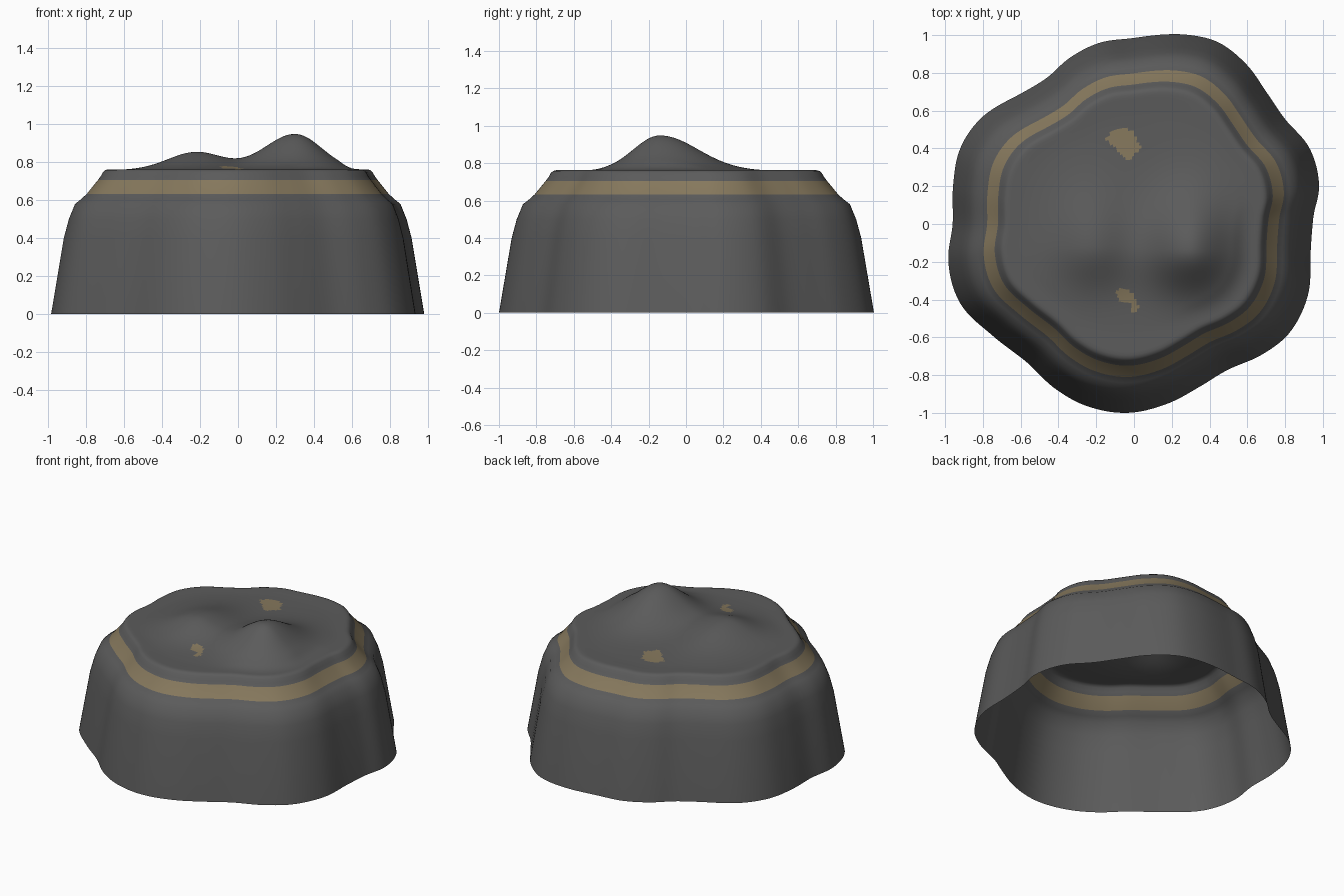
import bpy, bmesh, math
from mathutils import Vector

if "Cube" in bpy.data.objects:
    bpy.data.objects.remove(bpy.data.objects["Cube"])

SEGS = 192
TOP_RINGS = 40

# Lobed ground outline, counter-clockwise
OUTLINE = [(.95, .04), (.98, .2), (.93, .4), (.8, .555), (.7, .7), (.6, .84), (.45, .96), (.3, 1),
           (0, .985), (-.18, .96), (-.34, .88), (-.46, .775), (-.6, .69), (-.81, .56), (-.92, .4),
           (-.958, .2), (-.96, 0), (-.983, -.2), (-.92, -.42), (-.75, -.59), (-.57, -.73),
           (-.42, -.87), (-.26, -.96), (-.04, -1), (.18, -.95), (.35, -.86), (.5, -.77),
           (.68, -.69), (.82, -.58), (.92, -.38), (.935, -.15)]
# (scale of outline, height) up the wall
WALL = [(1, 0), (.932, .4), (.905, .5), (.872, .58), (.84, .605), (.81, .632), (.75, .705),
        (.735, .725), (.722, .748), (.71, .758), (.695, .762)]
# Tan patches on the top
PATCHES = [
    [(-.07, .51), (-.005, .49), (.037, .41), (-.026, .33), (-.1, .4), (-.148, .45), (-.127, .49)],
    [(-.07, -.33), (-.01, -.36), (.005, -.4), (.03, -.44), (-.005, -.49), (-.02, -.42),
     (-.08, -.41), (-.095, -.365)]]

POLAR = sorted((math.atan2(y, x) % math.tau, math.hypot(x, y)) for x, y in OUTLINE)


def radius(a):
    """Smooth periodic interpolation of the outline radius."""
    n = len(POLAR)

    def p(k):
        return POLAR[k % n][0] + math.tau * (k // n), POLAR[k % n][1]
    if a < POLAR[0][0]:
        a += math.tau
    i = max(k for k in range(n) if POLAR[k][0] <= a)
    (a0, r0), (a1, r1), (a2, r2), (a3, r3) = (p(i + k) for k in (-1, 0, 1, 2))
    h = a2 - a1
    t = (a - a1) / h
    m1, m2 = (r2 - r0) / (a2 - a0) * h, (r3 - r1) / (a3 - a1) * h
    return ((2*t**3 - 3*t*t + 1) * r1 + (t**3 - 2*t*t + t) * m1
            + (3*t*t - 2*t**3) * r2 + (t**3 - t*t) * m2)


def bump(x, y, cx, cy, left, right, front, back):
    sx = left if x < cx else right
    sy = front if y < cy else back
    return math.exp(-((x - cx) / sx) ** 2 - ((y - cy) / sy) ** 2)


def top_height(x, y, s):
    """Two-peaked ridge that fades to the flat rim."""
    fade = min(1, (1 - s) / .2)
    fade = fade * fade * (3 - 2 * fade)
    h = .19 * bump(x, y, .3, -.14, .23, .2, .2, .29)
    h += .095 * bump(x, y, -.22, -.12, .21, .2, .2, .3)
    return .758 + .004 * (1 - fade) + h * fade


def inside(x, y, poly):
    hit = False
    for (x1, y1), (x2, y2) in zip(poly, poly[1:] + poly[:1]):
        if (y1 > y) != (y2 > y) and x < x1 + (y - y1) * (x2 - x1) / (y2 - y1):
            hit = not hit
    return hit


def material(name, color):
    m = bpy.data.materials.new(name)
    m.diffuse_color = (*color, 1)
    m.use_nodes = True
    m.node_tree.nodes["Principled BSDF"].inputs["Base Color"].default_value = m.diffuse_color
    return m


# Open shell: wall rings, then top rings running in to the centre
angles = [math.tau * k / SEGS for k in range(SEGS)]
radii = [radius(a) for a in angles]
bm = bmesh.new()
rings = []
for scale, z in WALL:
    rings.append([bm.verts.new((r * scale * math.cos(a), r * scale * math.sin(a), z))
                  for a, r in zip(angles, radii)])
for j in range(1, TOP_RINGS):
    s = 1 - j / TOP_RINGS
    ring = []
    for a, r in zip(angles, radii):
        d = r * WALL[-1][0] * s
        x, y = d * math.cos(a), d * math.sin(a)
        ring.append(bm.verts.new((x, y, top_height(x, y, s))))
    rings.append(ring)
for lo, hi in zip(rings, rings[1:]):
    for k in range(SEGS):
        n = (k + 1) % SEGS
        bm.faces.new((lo[k], lo[n], hi[n], hi[k]))
centre = bm.verts.new((0, 0, top_height(0, 0, 0)))
for k in range(SEGS):
    bm.faces.new((rings[-1][k], rings[-1][(k + 1) % SEGS], centre))

# Tan stripe by height, tan patches by position
for f in bm.faces:
    f.smooth = True
    c = f.calc_center_median()
    stripe = .632 < c.z < .705
    patch = c.z > .75 and any(inside(c.x, c.y, p) for p in PATCHES)
    f.material_index = 1 if stripe or patch else 0

mesh = bpy.data.meshes.new("rock_mound")
bm.to_mesh(mesh)
bm.free()
mesh.materials.append(material("dark grey stone", (.105, .105, .105)))
mesh.materials.append(material("tan stone", (.24, .19, .11)))
rock = bpy.data.objects.new("rock_mound", mesh)
bpy.context.collection.objects.link(rock)
